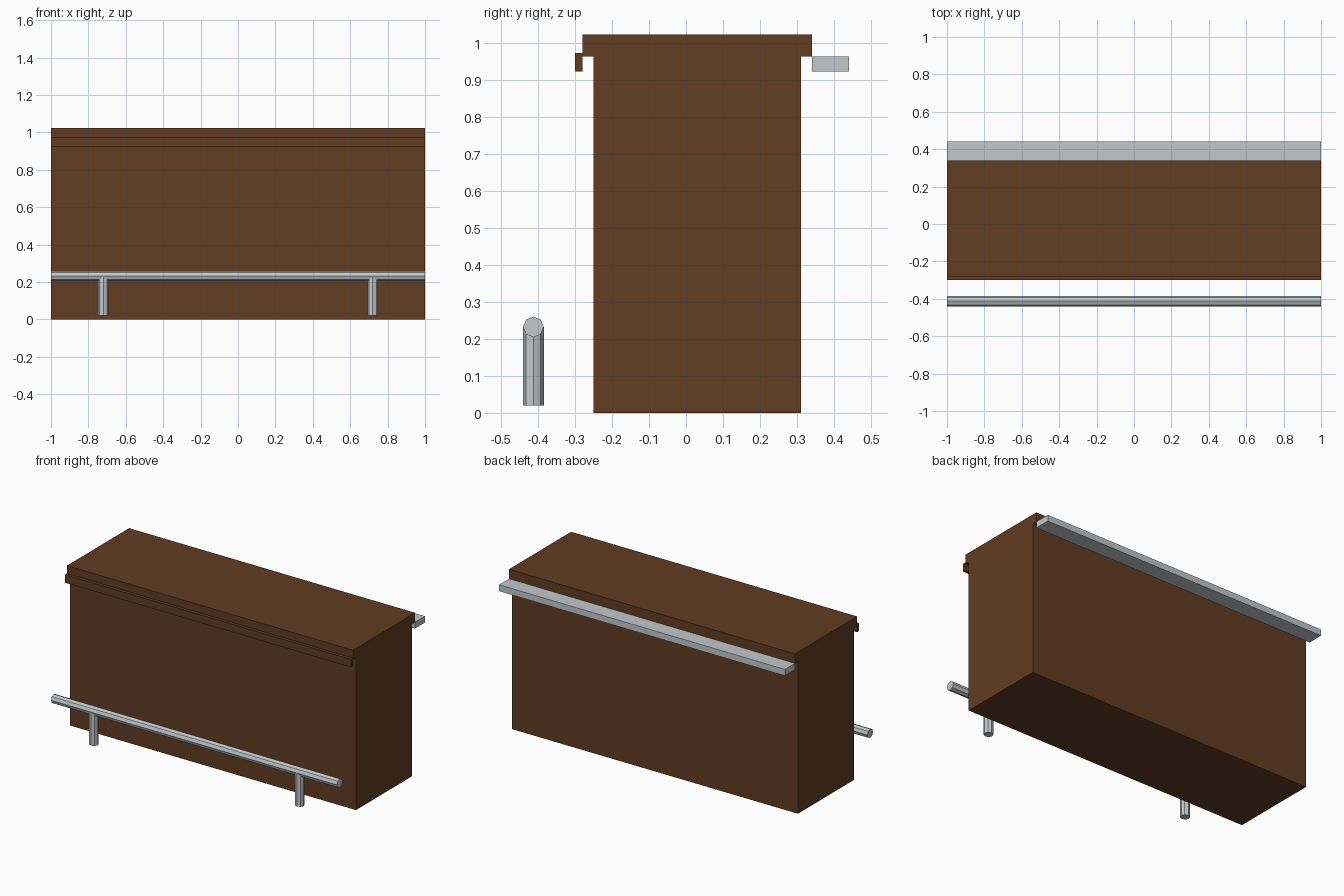
import bpy
import math

default_cube = bpy.data.objects.get("Cube")
if default_cube:
    bpy.data.objects.remove(default_cube, do_unlink=True)


def make_material(name, rgb):
    mat = bpy.data.materials.new(name)
    mat.use_nodes = True
    color = (*rgb, 1.0)
    mat.diffuse_color = color
    mat.node_tree.nodes["Principled BSDF"].inputs["Base Color"].default_value = color
    return mat


wood = make_material("dark brown wood", (0.12, 0.045, 0.016))
metal = make_material("light grey metal", (0.55, 0.58, 0.60))
LENGTH = 2.0
RADIUS = 0.028


def slab(name, y0, y1, z0, z1, mat):
    """Full-length box spanning the given depth and height."""
    bpy.ops.mesh.primitive_cube_add(size=1, location=(0, (y0 + y1) / 2, (z0 + z1) / 2))
    obj = bpy.context.object
    obj.name = name
    for v in obj.data.vertices:
        v.co.x *= LENGTH
        v.co.y *= y1 - y0
        v.co.z *= z1 - z0
    obj.data.materials.append(mat)
    return obj


def tube(name, length, location, rotation=(0, 0, 0)):
    """Eight-sided metal bar."""
    bpy.ops.mesh.primitive_cylinder_add(vertices=8, radius=RADIUS, depth=length,
                                        location=location, rotation=rotation)
    obj = bpy.context.object
    obj.name = name
    obj.data.materials.append(metal)
    return obj


# Counter body, overhanging top, and the two edge strips
slab("counter_body", -0.25, 0.31, 0, 0.962, wood)
slab("counter_top", -0.28, 0.34, 0.962, 1.022, wood)
slab("front_trim", -0.30, -0.28, 0.922, 0.972, wood)
slab("back_ledge", 0.34, 0.44, 0.922, 0.962, metal)

# Foot rail on two posts
RAIL_Y, RAIL_Z, POST_BASE = -0.412, 0.232, 0.02
tube("foot_rail", LENGTH, (0, RAIL_Y, RAIL_Z), (0, math.pi / 2, 0))
for side, x in (("left", 0.72), ("right", -0.72)):
    tube(side + "_rail_post", RAIL_Z - POST_BASE, (x, RAIL_Y, (RAIL_Z + POST_BASE) / 2))
